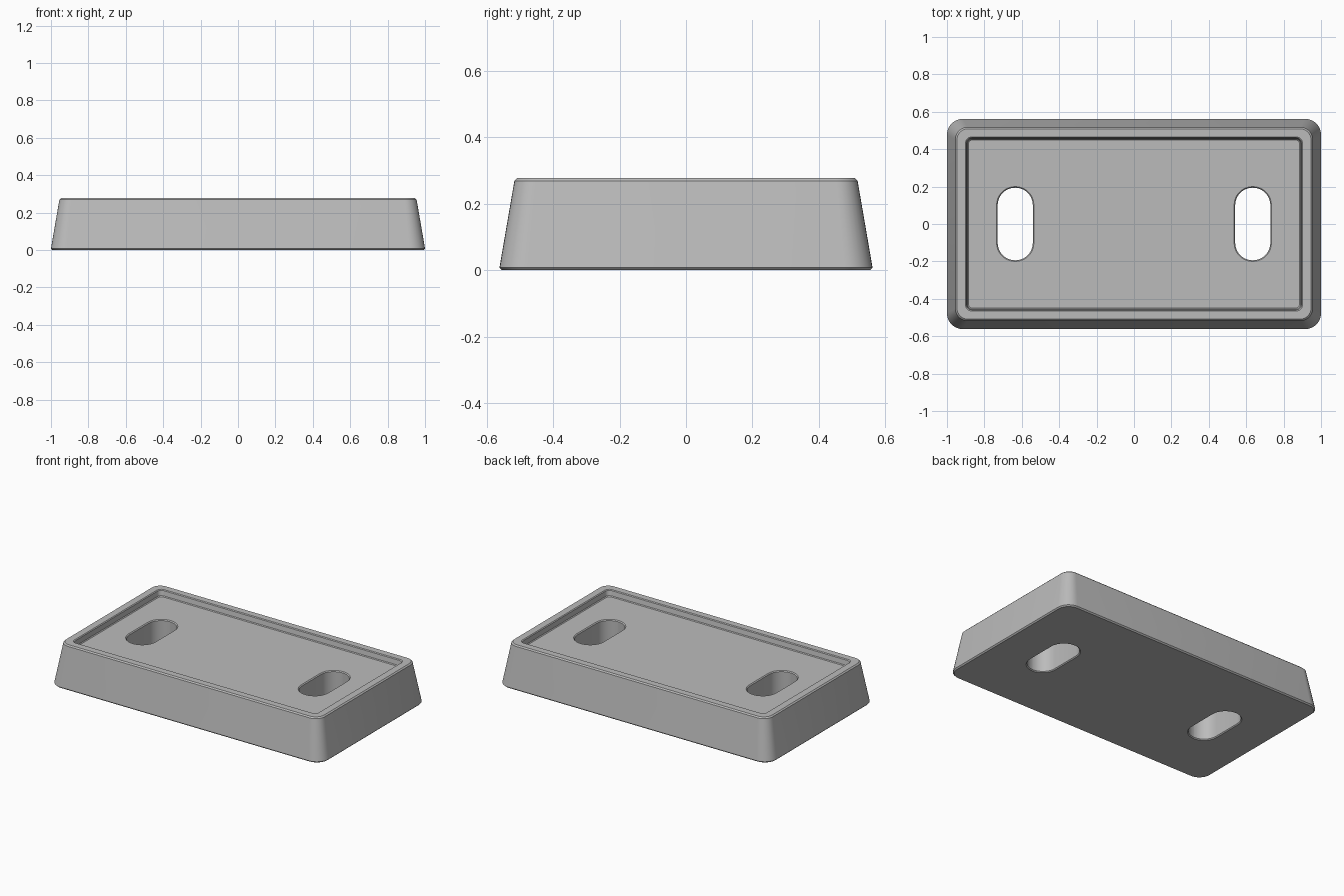
import bpy, bmesh, math

if "Cube" in bpy.data.objects:
    bpy.data.objects.remove(bpy.data.objects["Cube"])

SEG = 8
bm = bmesh.new()


def rounded_loop(hx, hy, r, z, cx=0.0, seg=SEG):
    """Closed ring of vertices around a rounded rectangle."""
    ring = []
    corners = ((1, 1), (-1, 1), (-1, -1), (1, -1))
    for q, (sx, sy) in enumerate(corners):
        for i in range(seg + 1):
            a = math.pi / 2 * (q + i / seg)
            ring.append(bm.verts.new((cx + sx * (hx - r) + r * math.cos(a),
                                      sy * (hy - r) + r * math.sin(a), z)))
    return ring


def loft(rings):
    for a, b in zip(rings, rings[1:]):
        n = len(a)
        for i in range(n):
            j = (i + 1) % n
            bm.faces.new((a[i], a[j], b[j], b[i]))


def ring_edges(ring):
    return [bm.edges.get((ring[i - 1], ring[i])) for i in range(len(ring))]


# Outer wall, rim and shallow recess, from underside to recess floor
FLOOR = 0.235
body = [rounded_loop(*p) for p in (
    (0.992, 0.554, 0.078, 0.0),
    (1.000, 0.562, 0.085, 0.008),
    (0.955, 0.517, 0.065, 0.269),
    (0.947, 0.509, 0.060, 0.277),
    (0.901, 0.465, 0.032, 0.277),
    (0.896, 0.460, 0.030, 0.272),
    (0.891, 0.455, 0.028, 0.240),
    (0.886, 0.450, 0.025, FLOOR),
)]
loft(body)

# Through slots with small chamfers at both ends
slots = []
for side in (-1, 1):
    rings = []
    for grow, z in ((0.006, 0.0), (0.0, 0.006), (0.0, FLOOR - 0.006), (0.006, FLOOR)):
        h = 0.094 + grow
        # the slot ends are half circles, so keep a sliver of straight edge
        rings.append(rounded_loop(h, 0.194 + grow, h - 0.0005, z, side * 0.635))
    loft(rings)
    slots.append(rings)

# Underside and recess floor, filled around the slots
for outer, k in ((body[0], 0), (body[-1], -1)):
    edges = ring_edges(outer)
    for rings in slots:
        edges += ring_edges(rings[k])
    bmesh.ops.triangle_fill(bm, use_beauty=True, use_dissolve=False, edges=edges)

bmesh.ops.recalc_face_normals(bm, faces=bm.faces[:])
mesh = bpy.data.meshes.new("mounting_plate")
bm.to_mesh(mesh)
bm.free()

plate = bpy.data.objects.new("mounting_plate", mesh)
bpy.context.collection.objects.link(plate)

grey = bpy.data.materials.new("plain grey")
grey.diffuse_color = (0.5, 0.5, 0.5, 1.0)
grey.use_nodes = True
grey.node_tree.nodes["Principled BSDF"].inputs["Base Color"].default_value = grey.diffuse_color
mesh.materials.append(grey)

bpy.context.view_layer.objects.active = plate
plate.select_set(True)
bpy.ops.object.shade_smooth_by_angle(angle=math.radians(25))
